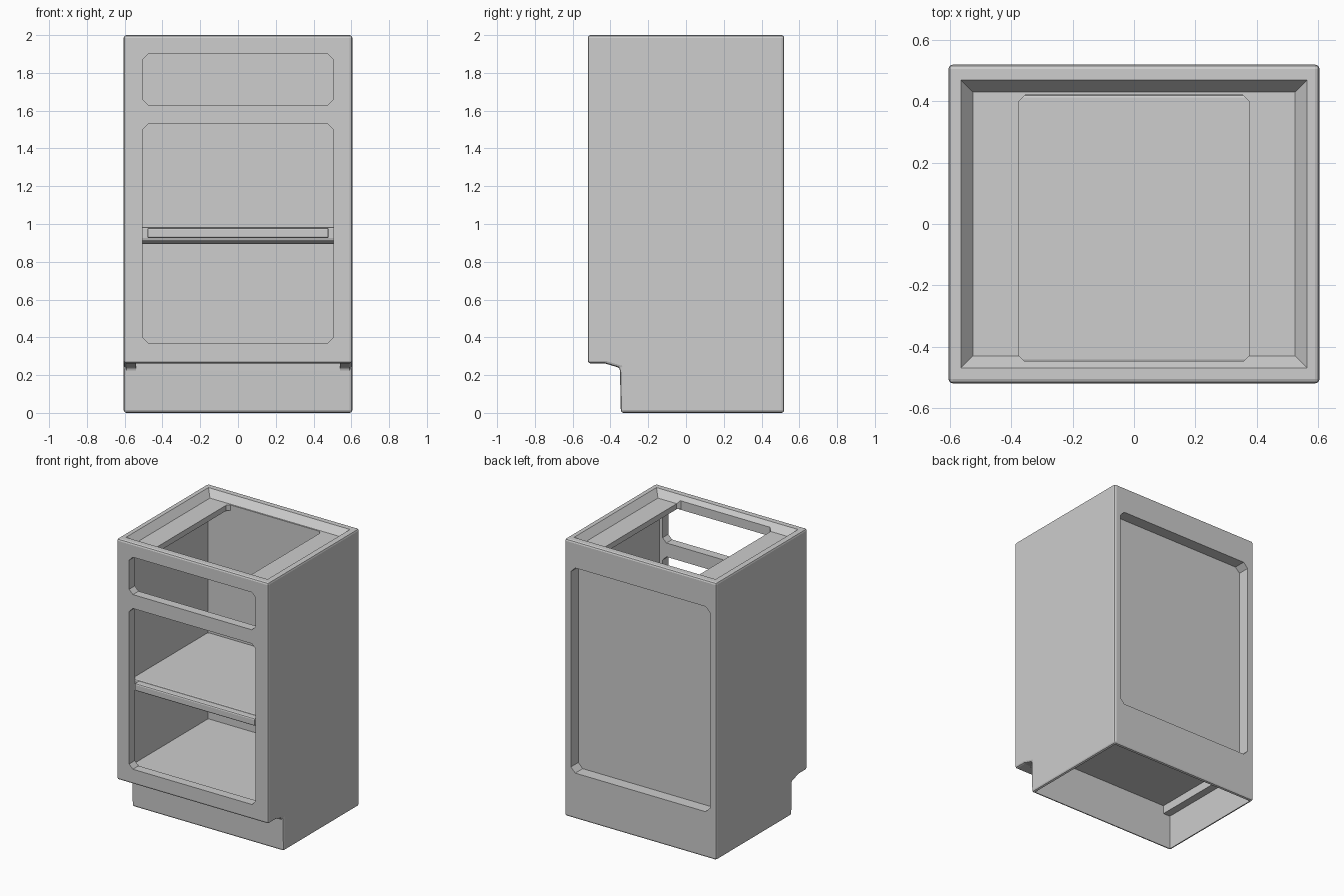
import bpy, bmesh

cube = bpy.data.objects.get("Cube")
if cube:
    bpy.data.objects.remove(cube, do_unlink=True)

# Single plain grey for the whole cabinet
grey = bpy.data.materials.new("mid_grey")
grey.use_nodes = True
grey.diffuse_color = (0.61, 0.61, 0.61, 1)
grey.node_tree.nodes["Principled BSDF"].inputs["Base Color"].default_value = (0.61, 0.61, 0.61, 1)


def loft(name, lower, upper):
    """Closed solid between two matching rings of points."""
    bm = bmesh.new()
    a = [bm.verts.new(p) for p in lower]
    b = [bm.verts.new(p) for p in upper]
    bm.faces.new(a)
    bm.faces.new(b)
    n = len(a)
    for i in range(n):
        j = (i + 1) % n
        bm.faces.new((a[i], a[j], b[j], b[i]))
    bmesh.ops.recalc_face_normals(bm, faces=bm.faces)
    mesh = bpy.data.meshes.new(name)
    bm.to_mesh(mesh)
    bm.free()
    mesh.materials.append(grey)
    obj = bpy.data.objects.new(name, mesh)
    bpy.context.collection.objects.link(obj)
    return obj


def across(name, half, outline):
    """Side outline (y, z) extruded across the width."""
    return loft(name, [(-half, y, z) for y, z in outline],
                [(half, y, z) for y, z in outline])


def prism(name, axis, half, v, d, cut=0.0, grow=0.0):
    """Block along Y or Z with clipped corners; grow widens its far end."""
    def ring(depth, g):
        w, lo, hi = half + g, v[0] - g, v[1] + g
        if cut:
            pts = [(-w + cut, lo), (w - cut, lo), (w, lo + cut), (w, hi - cut),
                   (w - cut, hi), (-w + cut, hi), (-w, hi - cut), (-w, lo + cut)]
        else:
            pts = [(-w, lo), (w, lo), (w, hi), (-w, hi)]
        return [(x, depth, q) if axis == "Y" else (x, q, depth) for x, q in pts]
    return loft(name, ring(d[0], 0), ring(d[1], grow))


def bevel(obj, width):
    m = obj.modifiers.new("edge_bevel", "BEVEL")
    m.width = width
    m.segments = 2
    m.limit_method = "ANGLE"


def apply_all(obj):
    bpy.context.view_layer.objects.active = obj
    for m in list(obj.modifiers):
        bpy.ops.object.modifier_apply(modifier=m.name)


# Carcass: side outline with a toe-kick notch
carcass = across("carcass", 0.605, [(-0.52, 2), (-0.52, 0.262), (-0.43, 0.262), (-0.35, 0.238),
                                    (-0.345, 0), (0.52, 0), (0.52, 2)])
bevel(carcass, 0.014)

# Hollows that leave the frame, side panels, braces, floor and back panel
cutters = [
    prism("interior", "Z", 0.532, (-0.455, 0.42), (0.36, 1.91)),
    prism("drawer_opening", "Y", 0.505, (1.63, 1.9), (-0.6, -0.4), 0.03),
    prism("door_opening", "Y", 0.505, (0.37, 1.53), (-0.6, -0.4), 0.03),
    prism("back_recess", "Y", 0.555, (0.33, 1.81), (0.435, 0.6), 0.035),
    prism("top_well", "Z", 0.525, (-0.43, 0.43), (1.95, 2.01), 0, 0.048),
    prism("top_opening", "Z", 0.375, (-0.45, 0.42), (1.85, 1.97), 0.02),
    prism("toe_recess", "Z", 0.54, (-0.44, -0.35), (0.2, 0.264)),
    prism("base_hollow", "Z", 0.588, (-0.328, 0.503), (-0.1, 0.25)),
    prism("base_upper_hollow", "Z", 0.532, (-0.328, 0.503), (0.2, 0.31)),
]
for c in cutters:
    c.hide_render = True
    m = carcass.modifiers.new(c.name, "BOOLEAN")
    m.operation = "DIFFERENCE"
    m.solver = "EXACT"
    m.object = c
apply_all(carcass)
for c in cutters:
    bpy.data.objects.remove(c, do_unlink=True)

# Middle shelf with a nose that reaches into the door opening
shelf = across("shelf", 0.536, [(-0.452, 0.985), (-0.452, 0.915), (-0.41, 0.895),
                                (0.422, 0.895), (0.422, 0.985)])
nose = prism("shelf_nose", "Z", 0.48, (-0.495, -0.44), (0.925, 0.98))
for part in (shelf, nose):
    bevel(part, 0.01)
    apply_all(part)
